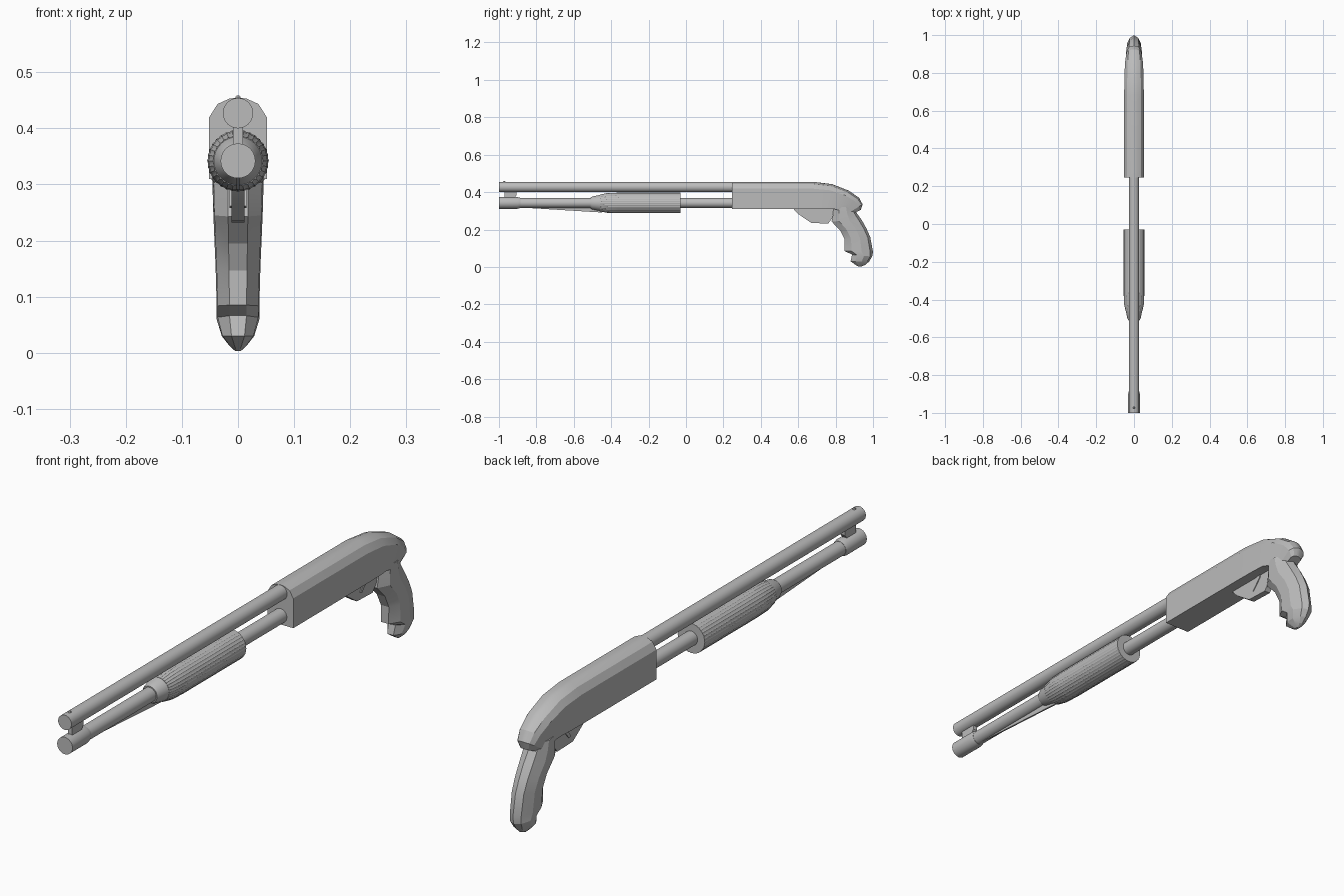
import bpy, bmesh, math
from mathutils import Vector

cube = bpy.data.objects.get("Cube")
if cube:
    bpy.data.objects.remove(cube, do_unlink=True)

GREY = (0.5, 0.5, 0.5, 1)
steel = bpy.data.materials.new("plain grey")
steel.use_nodes = True
steel.diffuse_color = GREY
steel.node_tree.nodes["Principled BSDF"].inputs["Base Color"].default_value = GREY


def skin(name, rings, angle):
    """Bridge equal-length rings of points and cap both ends."""
    bm = bmesh.new()
    loops = [[bm.verts.new(p) for p in ring] for ring in rings]
    n = len(loops[0])
    for a, b in zip(loops, loops[1:]):
        for i in range(n):
            j = (i + 1) % n
            bm.faces.new((a[i], a[j], b[j], b[i]))
    bm.faces.new(loops[0])
    bm.faces.new(loops[-1])
    bmesh.ops.recalc_face_normals(bm, faces=bm.faces)
    mesh = bpy.data.meshes.new(name)
    bm.to_mesh(mesh)
    bm.free()
    mesh.materials.append(steel)
    obj = bpy.data.objects.new(name, mesh)
    bpy.context.collection.objects.link(obj)
    bpy.ops.object.select_all(action='DESELECT')
    obj.select_set(True)
    bpy.context.view_layer.objects.active = obj
    bpy.ops.object.shade_smooth_by_angle(angle=math.radians(angle))
    return obj


def turned(name, z, profile, sides=32, flute=0.0):
    """Round part along y from (y, radius) pairs, optionally fluted."""
    rings = []
    for y, r in profile:
        ring = []
        for i in range(sides):
            a = math.tau * i / sides
            rr = r - flute * (i % 2)
            ring.append((rr * math.sin(a), y, z + rr * math.cos(a)))
        rings.append(ring)
    return skin(name, rings, 35)


def loft(name, half, sections, angle):
    """Mirror a half profile (across, along) over stations (start, end, half width)."""
    full = half + [(-u, t) for u, t in reversed(half) if u > 0]
    rings = []
    for a, b, w in sections:
        a, b = Vector((0, *a)), Vector((0, *b))
        rings.append([a.lerp(b, t) + Vector((u * w, 0, 0)) for u, t in full])
    return skin(name, rings, angle)


def plate(name, outline, w):
    """Extrude a side-on (y, z) outline across x."""
    return skin(name, [[(x, y, z) for y, z in outline] for x in (-w, w)], 20)


BARREL_Z, TUBE_Z = 0.427, 0.342

# Barrel, bead sight and support lug
turned("barrel", BARREL_Z, [(-1, .027), (.26, .027)])
turned("bead_sight", .454, [(-.978, .002), (-.975, .005), (-.969, .005), (-.966, .002)], 10)
plate("barrel_lug", [(-.97, .365), (-.92, .365), (-.905, .385), (-.905, .41), (-.97, .41)], .009)

# Magazine tube, end cap and underside rib
turned("magazine_tube", TUBE_Z, [(-.9, .026), (.26, .026)])
turned("magazine_cap", TUBE_Z, [(-1, .031), (-.9, .031), (-.885, .027)])
plate("underside_rib", [(-.89, .318), (-.45, .291), (-.45, .33), (-.89, .325)], .003)

# Pump grip with a stepped nose
turned("pump_nose", TUBE_Z, [(-.51, .03), (-.5, .035), (-.44, .047), (-.42, .05)])
turned("pump_grip", TUBE_Z, [(-.46, .045), (-.42, .053), (-.36, .055), (-.03, .055)], 64, .0015)

# Receiver sweeping down into a rounded tail
loft("receiver",
     [(1, 0), (1, .75), (.7, .92), (.3, .985), (0, 1)],
     [((.245, .31), (.245, .455), .052),
      ((.66, .31), (.68, .455), .052),
      ((.74, .31), (.78, .443), .051),
      ((.79, .31), (.87, .408), .048),
      ((.83, .30), (.925, .37), .041),
      ((.87, .288), (.944, .335), .034),
      ((.89, .285), (.935, .305), .022)], 22)

# Pistol grip
loft("pistol_grip",
     [(.4, 0), (.95, .25), (1, .6), (.6, .9), (0, 1)],
     [((.79, .325), (.90, .315), .046),
      ((.785, .275), (.915, .285), .045),
      ((.778, .243), (.94, .25), .044),
      ((.825, .195), (.965, .205), .042),
      ((.848, .147), (.985, .16), .040),
      ((.848, .085), (1.0, .08), .038),
      ((.888, .066), (.995, .055), .038),
      ((.88, .03), (.98, .03), .029),
      ((.905, .012), (.96, .012), .015),
      ((.92, .003), (.94, .003), .005)], 15)

# Trigger guard and raised trigger
plate("trigger_guard", [(.57, .315), (.60, .283), (.67, .235), (.76, .232),
                        (.782, .26), (.79, .315)], .012)
plate("trigger", [(.685, .262), (.695, .258), (.735, .30), (.735, .312), (.72, .312)], .015)
